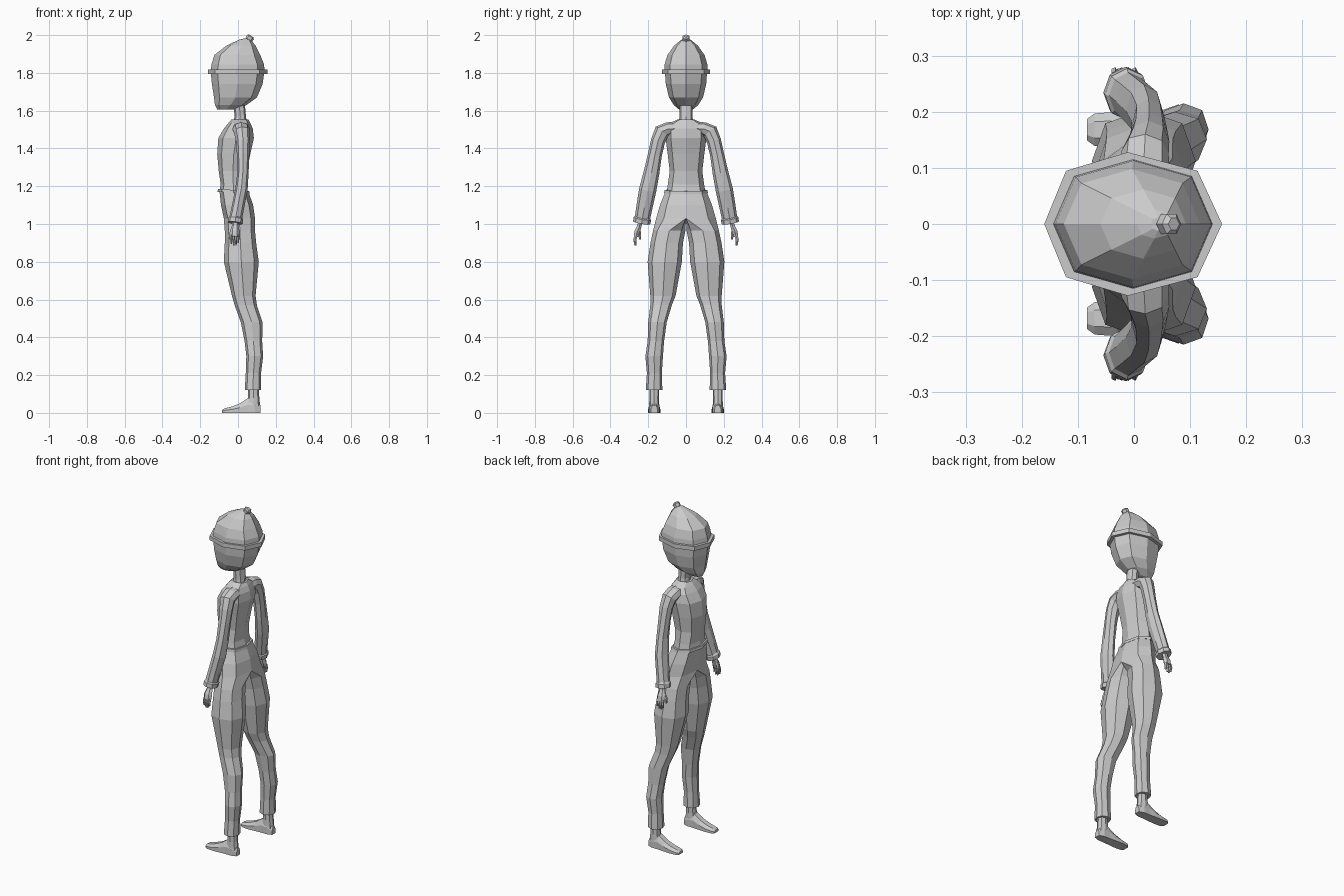
import bpy, bmesh, math
from mathutils import Vector

D = 0.74  # diagonal factor of the eight-sided cross-sections


def octagon(z, x0, x1, y0, y1, mid=0.5, slope=0.0, half=False):
    """Eight-sided horizontal ring; half=True makes a D shape closed on y=0."""
    xm = x0 + (x1 - x0) * mid
    ym, w = ((0, y1) if half else ((y0 + y1) / 2, (y1 - y0) / 2))
    pts = []
    for cx, cy in [(-1, 0), (-D, D), (0, 1), (D, D), (1, 0), (D, -D), (0, -1), (-D, -D)]:
        x = xm + cx * ((xm - x0) if cx < 0 else (x1 - xm))
        y = ym + cy * w
        if half:
            y = max(y, 0)
        pts.append(Vector((x, y, z + slope * x)))
    return pts


def tube_rings(stations, n=8):
    """Rings across a path; station = (x, y, z, half depth, half width)."""
    rings = []
    P = [Vector(s[:3]) for s in stations]
    for i, s in enumerate(stations):
        t = (P[min(i + 1, len(P) - 1)] - P[max(i - 1, 0)]).normalized()
        ref = Vector((0, 1, 0)) if abs(t.x) > 0.8 else Vector((1, 0, 0))
        u = (ref - t * ref.dot(t)).normalized()
        v = t.cross(u)
        rings.append([P[i] + u * s[3] * math.cos(2 * math.pi * k / n)
                      + v * s[4] * math.sin(2 * math.pi * k / n) for k in range(n)])
    return rings


def loft(name, rings, mirror=False):
    bm = bmesh.new()
    rows = [[bm.verts.new(p) for p in r] for r in rings]
    n = len(rows[0])
    for a, b in zip(rows, rows[1:]):
        for k in range(n):
            bm.faces.new((a[k], a[(k + 1) % n], b[(k + 1) % n], b[k]))
    bm.faces.new(rows[0])
    bm.faces.new(rows[-1])
    inner = [f for f in bm.faces if all(abs(v.co.y) < 1e-5 for v in f.verts)]
    if mirror:
        bmesh.ops.delete(bm, geom=inner, context='FACES')
    bmesh.ops.recalc_face_normals(bm, faces=bm.faces)
    me = bpy.data.meshes.new(name)
    bm.to_mesh(me)
    bm.free()
    ob = bpy.data.objects.new(name, me)
    bpy.context.collection.objects.link(ob)
    if mirror:
        m = ob.modifiers.new("mirror", 'MIRROR')
        m.use_axis = (False, True, False)
    return ob


def sym(rows, **kw):
    """Rings centred on y=0 from (z, x front, x back, half width)."""
    return [octagon(z, a, b, -w, w, **kw) for z, a, b, w in rows]


# Head
loft("head", sym([(1.605, -0.11, -0.02, 0.035), (1.63, -0.122, 0.045, 0.065),
                  (1.67, -0.127, 0.10, 0.09), (1.74, -0.138, 0.13, 0.107),
                  (1.81, -0.145, 0.14, 0.112)]))
# Neck
loft("neck", sym([(1.52, -0.03, 0.05, 0.042), (1.57, -0.018, 0.042, 0.034),
                  (1.65, -0.025, 0.035, 0.034)]))
# Hat crown, brim and bobble
loft("hat_crown", sym([(1.80, -0.146, 0.141, 0.116), (1.845, -0.14, 0.138, 0.113),
                       (1.895, -0.125, 0.118, 0.098), (1.945, -0.06, 0.093, 0.062),
                       (1.975, 0.005, 0.068, 0.026), (1.982, 0.03, 0.055, 0.012)]))
loft("hat_brim", sym([(1.793, -0.16, 0.157, 0.128), (1.818, -0.16, 0.157, 0.128)], mid=0.47))
loft("hat_bobble", tube_rings([(0.045, 0, 1.955, 0.012, 0.012), (0.054, 0, 1.972, 0.012, 0.012),
                               (0.056, 0, 1.975, 0.02, 0.02), (0.067, 0, 1.99, 0.021, 0.021),
                               (0.071, 0, 1.996, 0.012, 0.012)], 6))

# Shirt torso, collar and hem
loft("shirt_torso", sym([(1.165, -0.098, 0.052, 0.104), (1.21, -0.092, 0.042, 0.096),
                         (1.28, -0.102, 0.048, 0.086), (1.37, -0.11, 0.065, 0.097),
                         (1.455, -0.104, 0.084, 0.108), (1.505, -0.075, 0.078, 0.105),
                         (1.535, -0.05, 0.065, 0.085), (1.553, -0.035, 0.056, 0.045)]))
loft("shirt_hem", sym([(1.162, -0.108, 0.062, 0.116), (1.178, -0.106, 0.06, 0.113)], slope=-0.08))

# Sleeves with cuffs
loft("sleeve", tube_rings([
    (0.015, 0.045, 1.505, 0.048, 0.036), (0.017, 0.095, 1.503, 0.046, 0.036),
    (0.02, 0.128, 1.488, 0.042, 0.042), (0.026, 0.148, 1.44, 0.037, 0.038),
    (0.027, 0.164, 1.37, 0.033, 0.037), (0.026, 0.183, 1.27, 0.03, 0.042),
    (0.018, 0.203, 1.18, 0.033, 0.046), (0.0, 0.22, 1.09, 0.033, 0.043),
    (-0.011, 0.23, 1.035, 0.034, 0.041), (-0.012, 0.231, 1.028, 0.04, 0.047),
    (-0.015, 0.235, 1.005, 0.04, 0.046)]), True)

# Hands
loft("palm", tube_rings([(-0.013, 0.241, 1.02, 0.018, 0.013), (-0.015, 0.246, 0.99, 0.018, 0.013),
                         (-0.017, 0.258, 0.96, 0.026, 0.017), (-0.017, 0.265, 0.933, 0.024, 0.014)], 6), True)
for i, (x, tip) in enumerate([(-0.035, 0.896), (-0.023, 0.886), (-0.011, 0.888), (0.001, 0.9)]):
    loft(f"finger_{i + 1}", tube_rings([(x, 0.264, 0.942, 0.006, 0.009), (x, 0.271, 0.918, 0.006, 0.009),
                                        (x, 0.267, tip, 0.004, 0.006)], 5), True)
loft("thumb", tube_rings([(-0.03, 0.249, 0.972, 0.009, 0.009), (-0.042, 0.246, 0.945, 0.008, 0.008),
                          (-0.04, 0.243, 0.918, 0.005, 0.005)], 5), True)

# Trousers: half pelvis flowing into a leg, mirrored
pelvis = [(1.175, -0.098, 0.054, 0.108), (1.10, -0.09, 0.08, 0.138), (1.03, -0.075, 0.09, 0.158)]
leg = [(0.965, -0.07, 0.09, 0.003, 0.174), (0.90, -0.07, 0.096, 0.016, 0.188),
       (0.80, -0.075, 0.11, 0.022, 0.203), (0.62, -0.032, 0.093, 0.055, 0.189),
       (0.57, -0.018, 0.10, 0.075, 0.189), (0.48, 0.015, 0.13, 0.102, 0.2),
       (0.38, 0.035, 0.128, 0.116, 0.203), (0.30, 0.044, 0.133, 0.122, 0.215),
       (0.21, 0.041, 0.122, 0.128, 0.207), (0.12, 0.036, 0.122, 0.125, 0.213)]
loft("trousers", [octagon(z, a, b, 0, w, half=True) for z, a, b, w in pelvis]
     + [octagon(*r) for r in leg], True)

# Ankles and feet
loft("ankle", [octagon(0.16, 0.055, 0.108, 0.142, 0.194), octagon(0.08, 0.052, 0.113, 0.143, 0.194),
               octagon(0.01, 0.04, 0.12, 0.141, 0.196)], True)
foot = []
for x, h, w in [(-0.084, 0.016, 0.019), (-0.07, 0.024, 0.029), (-0.03, 0.034, 0.032), (0.01, 0.05, 0.03),
                (0.052, 0.078, 0.027), (0.09, 0.07, 0.027), (0.12, 0.04, 0.017)]:
    foot.append([Vector((x, 0.168 + s * w, t * h)) for s, t in
                 [(-1, 0), (-1, 0.55), (-0.5, 1), (0.5, 1), (1, 0.55), (1, 0)]])
loft("foot", foot, True)
